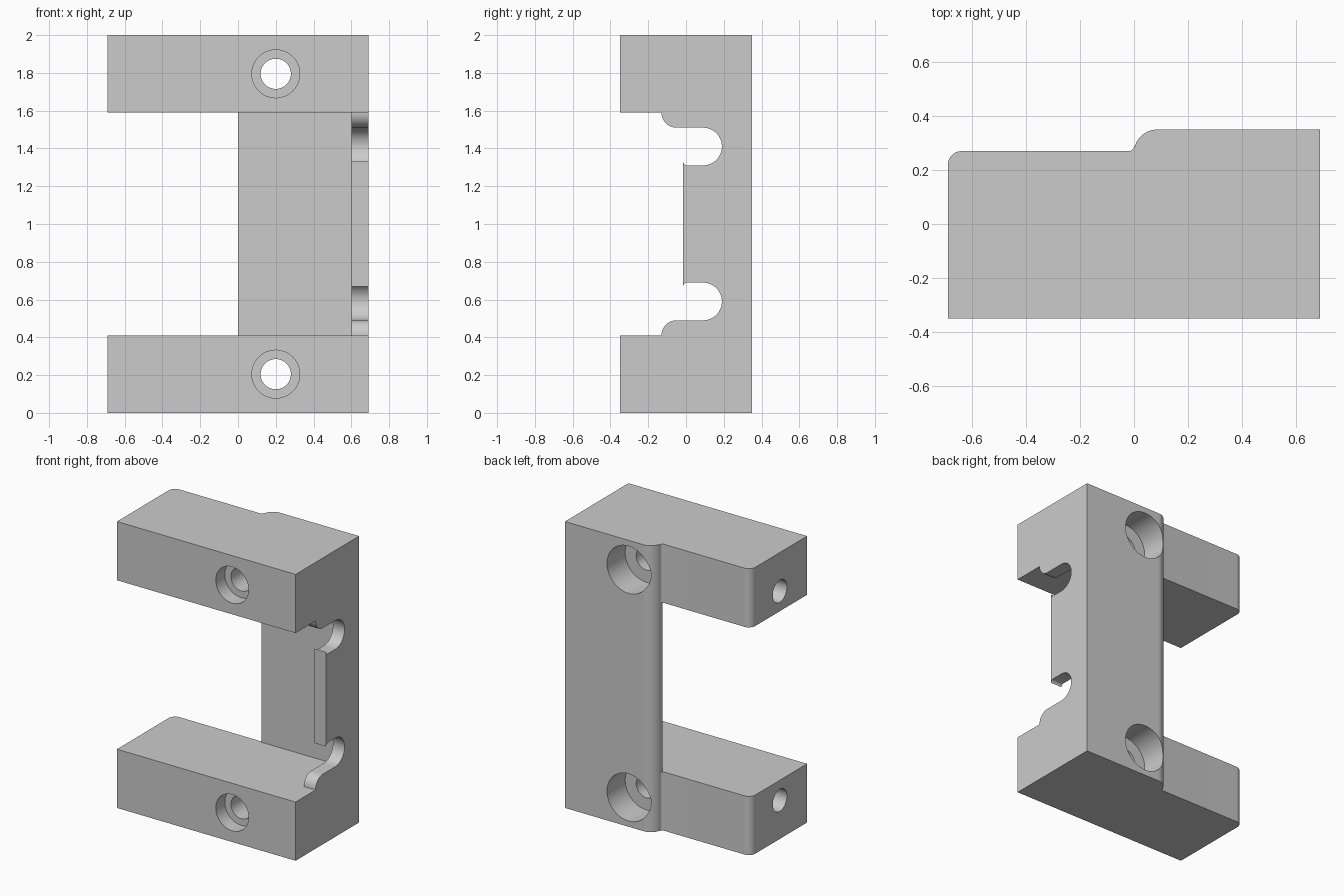
import bpy, bmesh
from math import sin, cos, pi, radians

if "Cube" in bpy.data.objects:
    bpy.data.objects.remove(bpy.data.objects["Cube"], do_unlink=True)

grey = bpy.data.materials.new("plain_grey")
grey.use_nodes = True
grey.diffuse_color = (0.6, 0.6, 0.6, 1)
grey.node_tree.nodes["Principled BSDF"].inputs["Base Color"].default_value = (0.6, 0.6, 0.6, 1)


def arc(cu, cv, r, start, end, steps=12):
    angles = [radians(start + (end - start) * i / steps) for i in range(steps + 1)]
    return [(cu + r * cos(a), cv + r * sin(a)) for a in angles]


def prism(name, profile, low, high, axis):
    """Extrude a closed 2D profile along the given axis."""
    place = {"x": lambda u, v, w: (w, u, v),
             "y": lambda u, v, w: (u, w, v),
             "z": lambda u, v, w: (u, v, w)}[axis]
    bm = bmesh.new()
    ends = [[bm.verts.new(place(u, v, w)) for u, v in profile] for w in (low, high)]
    n = len(profile)
    bm.faces.new(ends[0])
    bm.faces.new(ends[1])
    for i in range(n):
        j = (i + 1) % n
        bm.faces.new((ends[0][i], ends[0][j], ends[1][j], ends[1][i]))
    bmesh.ops.recalc_face_normals(bm, faces=bm.faces)
    mesh = bpy.data.meshes.new(name)
    bm.to_mesh(mesh)
    bm.free()
    mesh.materials.append(grey)
    obj = bpy.data.objects.new(name, mesh)
    bpy.context.collection.objects.link(obj)
    return obj


def cut(target, cutter):
    cutter.hide_render = True
    mod = target.modifiers.new("cut", "BOOLEAN")
    mod.operation = "DIFFERENCE"
    mod.solver = "EXACT"
    mod.object = cutter
    bpy.context.view_layer.objects.active = target
    bpy.ops.object.modifier_apply(modifier=mod.name)
    bpy.data.objects.remove(cutter, do_unlink=True)


HALF, FRONT, BACK, ARM_BACK = 0.69, -0.35, 0.35, 0.27
ARM = 0.41      # arm height

# Whole bracket outline seen from above, with rounded step at the back
outline = [(-HALF, FRONT), (HALF, FRONT), (HALF, BACK)]
outline += arc(0.085, 0.265, 0.085, 90, 165)
outline += arc(-0.02, 0.29, 0.02, 0, -90, 6)
outline += arc(-HALF + 0.05, ARM_BACK - 0.05, 0.05, 90, 180, 8)
bracket = prism("bracket", outline, 0, 2, "z")

# Opening between the arms, leaving the back web and side plate
opening = [(-1, -1), (0.6, -1), (0.6, 0.26), (0, 0.26), (0, 1), (-1, 1)]
cut(bracket, prism("opening_cutter", opening, ARM, 2 - ARM, "z"))

# Contoured front edge of the side plate, mirrored about mid height
lower = [(-1, ARM), (-0.13, ARM)]
lower += arc(-0.05, ARM, 0.08, 180, 90)[1:]
lower += arc(0.09, 0.59, 0.1, -90, 90, 24)
lower += arc(0.005, 0.67, 0.02, 90, 180, 6)
upper = [(y, 2 - z) for y, z in reversed(lower)]
cut(bracket, prism("edge_cutter", lower + upper, 0.55, 1, "x"))

# Bolt holes with front and back counterbores, and holes in the arm ends
for bolt_z, end_z in ((0.205, 0.27), (1.795, 1.73)):
    for r, y0, y1 in ((0.08, -1, 1), (0.127, -1, FRONT + 0.1), (0.165, BACK - 0.2, 1)):
        cut(bracket, prism("bolt_cutter", arc(0.2, bolt_z, r, 0, 360, 48)[:-1], y0, y1, "y"))
    cut(bracket, prism("end_cutter", arc(-0.05, end_z, 0.078, 0, 360, 40)[:-1], -1, -0.3, "x"))

bpy.ops.object.select_all(action="DESELECT")
bracket.select_set(True)
bpy.context.view_layer.objects.active = bracket
bpy.ops.object.shade_smooth_by_angle(angle=radians(30))
